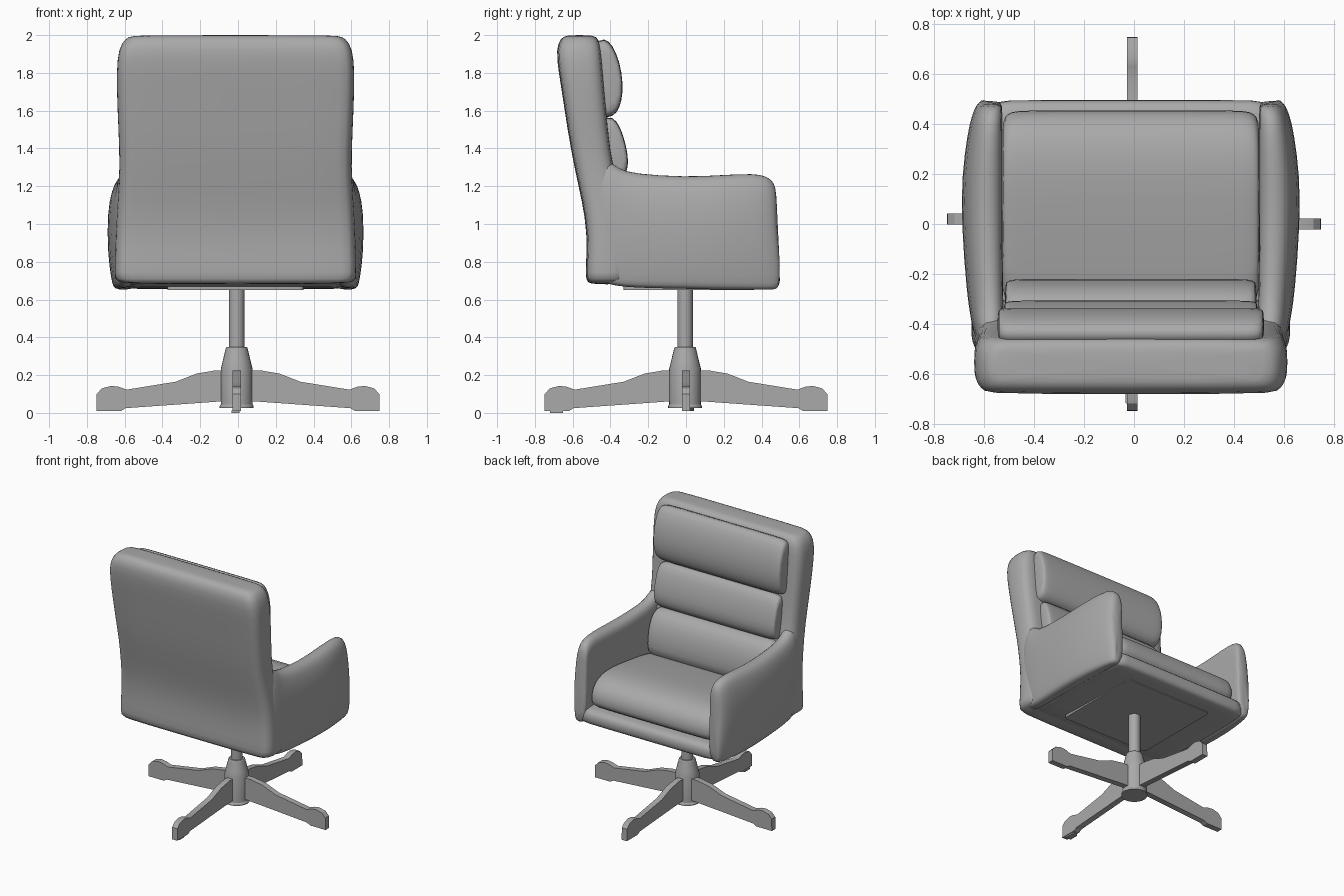
import bpy
import bmesh
import math
from mathutils import Vector

cube = bpy.data.objects.get("Cube")
if cube:
    bpy.data.objects.remove(cube, do_unlink=True)

CX = -0.013  # centre line of the chair

grey = bpy.data.materials.new("plain grey")
grey.use_nodes = True
COLOUR = (0.4, 0.4, 0.4, 1)
grey.diffuse_color = COLOUR
grey.node_tree.nodes["Principled BSDF"].inputs["Base Color"].default_value = COLOUR


def loft(name, rings, soft=1, angle=50):
    """Skin a list of closed rings, cap both ends and shade smooth."""
    bm = bmesh.new()
    loops = [[bm.verts.new(p) for p in ring] for ring in rings]
    n = len(loops[0])
    for a, b in zip(loops, loops[1:]):
        for i in range(n):
            j = (i + 1) % n
            bm.faces.new((a[i], a[j], b[j], b[i]))
    bm.faces.new(loops[0])
    bm.faces.new(loops[-1])
    bmesh.ops.recalc_face_normals(bm, faces=bm.faces)
    mesh = bpy.data.meshes.new(name)
    bm.to_mesh(mesh)
    bm.free()
    mesh.materials.append(grey)
    obj = bpy.data.objects.new(name, mesh)
    bpy.context.collection.objects.link(obj)
    if soft:
        mod = obj.modifiers.new("soften", "SUBSURF")
        mod.levels = mod.render_levels = soft
    bpy.ops.object.select_all(action="DESELECT")
    obj.select_set(True)
    bpy.context.view_layer.objects.active = obj
    if soft:
        bpy.ops.object.shade_smooth()
    else:
        bpy.ops.object.shade_smooth_by_angle(angle=math.radians(angle))
    return obj


def shrink(ring, s):
    c = sum(ring, Vector()) / len(ring)
    return [c + (p - c) * s for p in ring]


def rounded_rect(hw, y0, y1, r, z):
    """Horizontal rounded rectangle."""
    pts = []
    for k, (sx, y) in enumerate(((1, y1 - r), (-1, y1 - r), (-1, y0 + r), (1, y0 + r))):
        for step in range(4):
            a = math.pi / 2 * (k + step / 3)
            pts.append(Vector((CX + sx * (hw - r) + r * math.cos(a), y + r * math.sin(a), z)))
    return pts


# Back shell: height, rear y, front y, half width
BACK = [(0.68, -0.51, -0.33, 0.62), (0.70, -0.532, -0.31, 0.64), (0.78, -0.53, -0.30, 0.64),
        (0.95, -0.523, -0.30, 0.635), (1.12, -0.55, -0.33, 0.625), (1.30, -0.592, -0.385, 0.612),
        (1.50, -0.628, -0.41, 0.62), (1.72, -0.66, -0.43, 0.63), (1.88, -0.687, -0.443, 0.628),
        (1.96, -0.68, -0.452, 0.605), (1.993, -0.65, -0.475, 0.565), (2.0, -0.62, -0.51, 0.53)]
loft("back_shell", [rounded_rect(hw, y0, y1, min(0.075, (y1 - y0) * 0.4), z)
                    for z, y0, y1, hw in BACK])

# Arms: y, inner x, widest outer x, top z, bottom z, scale of section
ARM = [(-0.50, 0.51, 0.62, 1.36, 0.69, 0.9), (-0.42, 0.51, 0.635, 1.35, 0.68, 1),
       (-0.36, 0.51, 0.645, 1.295, 0.67, 1), (-0.28, 0.512, 0.658, 1.268, 0.66, 1),
       (0.0, 0.515, 0.68, 1.25, 0.655, 1), (0.2, 0.515, 0.678, 1.262, 0.65, 1),
       (0.36, 0.515, 0.655, 1.27, 0.65, 1), (0.43, 0.515, 0.638, 1.255, 0.65, 1),
       (0.465, 0.515, 0.62, 1.225, 0.65, 0.99), (0.48, 0.52, 0.605, 1.19, 0.66, 0.95)]


def arm_ring(side, y, i, o, t, b, s):
    w = o - i
    section = [(i, b), (i, b + 0.25), (i, t - 0.08), (i + 0.02 * w, t - 0.035), (i + 0.2 * w, t - 0.003),
               (i + 0.45 * w, t), (o - 0.3 * w, t - 0.02), (o - 0.14 * w, t - 0.08), (o, t - 0.19),
               (o, b + 0.2), (o - 0.12 * w, b + 0.06), (o - 0.18 * w, b + 0.015), (o - 0.3 * w, b)]
    ring = []
    for x, z in section:
        # the front edge kicks forward near the floor of the shell
        kick = 0.03 * max(0, 1 - abs(z - 0.74) / 0.22) * max(0, min(1, (y - 0.25) / 0.2))
        ring.append(Vector((CX + side * x, y + kick, z)))
    return shrink(ring, s)


for side, label in ((1, "left"), (-1, "right")):
    loft(label + "_arm", [arm_ring(side, *row) for row in ARM])


# Seat pan with its front rail
def pan_ring(x, s=1):
    section = [(-0.50, 0.69), (-0.3, 0.664), (0.2, 0.657), (0.45, 0.655), (0.485, 0.66), (0.498, 0.69),
               (0.498, 0.73), (0.48, 0.76), (0.44, 0.77), (-0.50, 0.77)]
    return shrink([Vector((CX + x, y, z)) for y, z in section], s)


loft("seat_pan", [pan_ring(-0.6, 0.97), pan_ring(-0.57), pan_ring(0), pan_ring(0.57), pan_ring(0.6, 0.97)])

# Panel under the seat
loft("under_panel", [rounded_rect(0.36, -0.33, 0.36, 0.02, z) for z in (0.651, 0.67)], soft=0)


# Cushions: side section swept across the chair with rounded ends
def cushion(name, section, hw):
    rings = []
    for x, s in ((-hw, 0.82), (0.012 - hw, 0.92), (0.04 - hw, 0.985), (0.09 - hw, 1), (0, 1)):
        rings.append((x, s))
    rings += [(-x, s) for x, s in reversed(rings[:-1])]
    loft(name, [shrink([Vector((CX + x, y, z)) for y, z in section], s) for x, s in rings])


cushion("head_cushion", [(-0.50, 1.97), (-0.43, 1.985), (-0.39, 1.95), (-0.35, 1.86), (-0.332, 1.74),
                         (-0.34, 1.65), (-0.365, 1.585), (-0.41, 1.56), (-0.50, 1.56)], 0.535)
cushion("middle_cushion", [(-0.46, 1.57), (-0.385, 1.572), (-0.345, 1.51), (-0.315, 1.41), (-0.302, 1.32),
                           (-0.32, 1.255), (-0.36, 1.23), (-0.46, 1.23)], 0.51)
cushion("lower_cushion", [(-0.44, 1.25), (-0.33, 1.245), (-0.27, 1.20), (-0.23, 1.10), (-0.216, 0.98),
                          (-0.23, 0.88), (-0.44, 0.86)], 0.505)
cushion("seat_cushion", [(-0.36, 0.75), (-0.36, 0.91), (-0.2, 0.935), (0.0, 0.965), (0.2, 0.99),
                         (0.34, 0.98), (0.425, 0.935), (0.46, 0.86), (0.455, 0.79), (0.42, 0.755)], 0.518)


# Turned column and hub
def turned(name, profile):
    rings = []
    for r, z in profile:
        rings.append([Vector((-0.007 + r * math.cos(a), -0.005 + r * math.sin(a), z))
                      for a in (math.tau * k / 24 for k in range(24))])
    loft(name, rings, soft=0, angle=30)


turned("column", [(0.041, 0.3), (0.041, 0.67)])
turned("hub", [(0.09, 0.025), (0.09, 0.035), (0.084, 0.045), (0.084, 0.235), (0.075, 0.27),
               (0.057, 0.345), (0.052, 0.35)])

# Four flat legs: outline along the leg, thickness across it
LEG = [(0.03, 0.225), (0.12, 0.225), (0.22, 0.208), (0.33, 0.165), (0.59, 0.123), (0.63, 0.138),
       (0.67, 0.143), (0.72, 0.13), (0.748, 0.1), (0.75, 0.01), (0.62, 0.01), (0.595, 0.025), (0.03, 0.065)]
for name, angle, offset in (("left_leg", 0, 0.0), ("rear_leg", 90, 0.007),
                            ("right_leg", 180, -0.02), ("front_leg", 270, -0.007)):
    a = math.radians(angle)
    along = Vector((math.cos(a), math.sin(a), 0))
    across = Vector((-math.sin(a), math.cos(a), 0))
    loft(name, [[along * d + across * (offset + w) + Vector((0, 0, z)) for d, z in LEG]
                for w in (-0.022, 0.022)], soft=0, angle=30)

# Small foot pad that touches the floor
loft("foot_pad", [rounded_rect(0.022, -0.72, -0.65, 0.005, z) for z in (0.0, 0.012)], soft=0)
